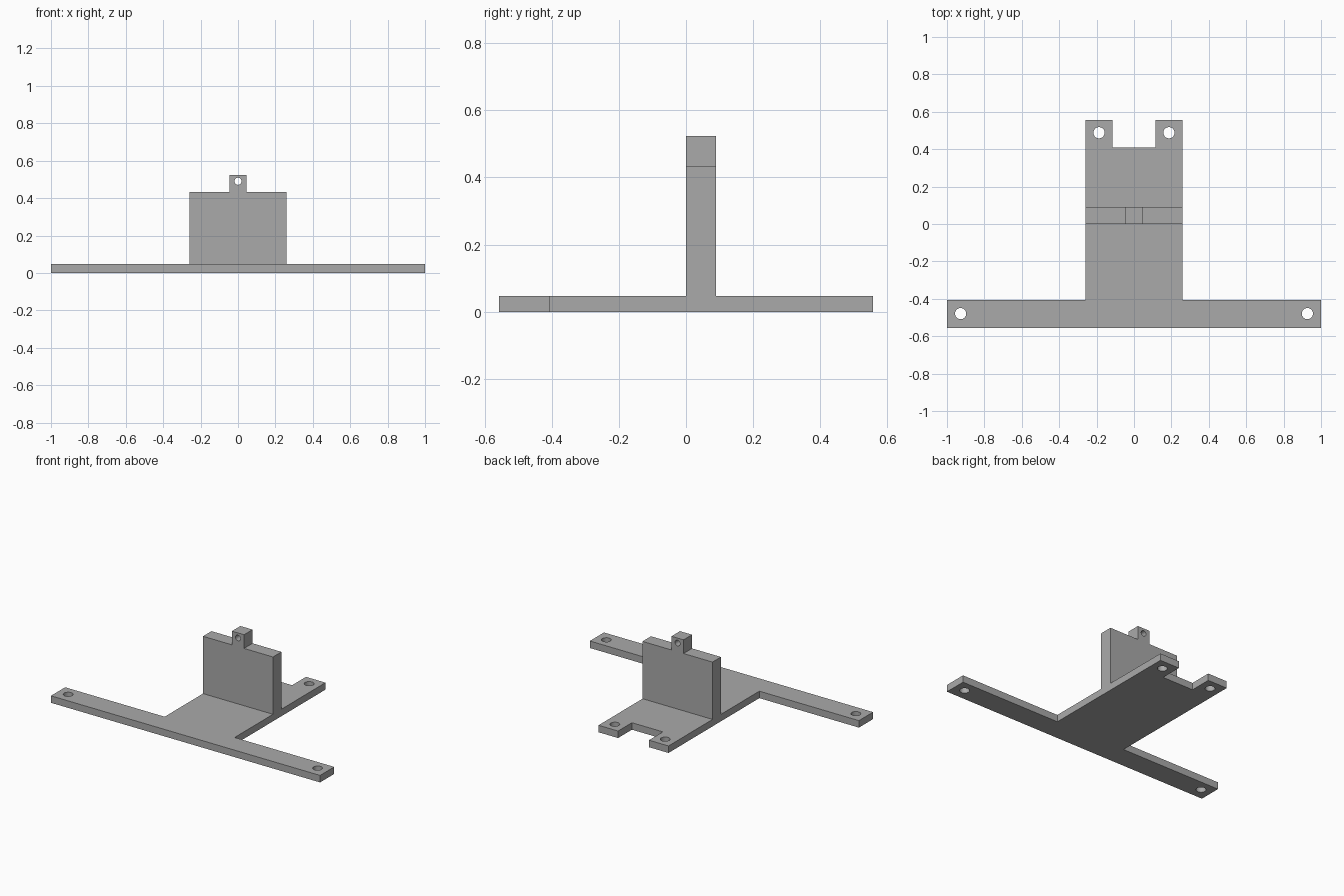
import bpy
import bmesh
from math import radians
from mathutils import Matrix, Vector

cube = bpy.data.objects.get("Cube")
if cube:
    bpy.data.objects.remove(cube, do_unlink=True)

grey = bpy.data.materials.new("plain grey")
grey.use_nodes = True
colour = (0.4, 0.4, 0.4, 1)
grey.diffuse_color = colour
grey.node_tree.nodes["Principled BSDF"].inputs["Base Color"].default_value = colour


def new_object(name, bm):
    bmesh.ops.recalc_face_normals(bm, faces=bm.faces[:])
    mesh = bpy.data.meshes.new(name)
    bm.to_mesh(mesh)
    bm.free()
    mesh.materials.append(grey)
    obj = bpy.data.objects.new(name, mesh)
    bpy.context.collection.objects.link(obj)
    return obj


def plate(name, half_profile, to_3d, extrusion):
    """Mirror a half outline about x = 0 and extrude it into a plate."""
    outline = half_profile + [(-x, v) for x, v in reversed(half_profile)]
    bm = bmesh.new()
    face = bm.faces.new([bm.verts.new(to_3d(x, v)) for x, v in outline])
    result = bmesh.ops.extrude_face_region(bm, geom=[face], use_keep_orig=True)
    moved = [g for g in result["geom"] if isinstance(g, bmesh.types.BMVert)]
    bmesh.ops.translate(bm, verts=moved, vec=Vector(extrusion))
    return new_object(name, bm)


def drill(obj, centres, radius, rotation):
    """Cut round through holes, then remove the cutter."""
    bm = bmesh.new()
    for centre in centres:
        bmesh.ops.create_cone(bm, cap_ends=True, segments=32, radius1=radius,
                              radius2=radius, depth=0.4,
                              matrix=Matrix.Translation(centre) @ rotation)
    cutter = new_object("hole_cutter", bm)
    cutter.hide_render = True
    mod = obj.modifiers.new("holes", "BOOLEAN")
    mod.operation = "DIFFERENCE"
    mod.solver = "EXACT"
    mod.object = cutter
    bpy.context.view_layer.objects.active = obj
    bpy.ops.object.modifier_apply(modifier=mod.name)
    bpy.data.objects.remove(cutter, do_unlink=True)


thickness = 0.047
half_width = 0.26
end = 0.557

# Flat base: wide front bar, central stem and two rear prongs
base = plate("base_plate",
             [(1, -end), (1, -0.407), (half_width, -0.407), (half_width, end),
              (0.115, end), (0.115, 0.41)],
             lambda x, y: (x, y, 0), (0, 0, thickness))
screw_holes = [(side * x, y, 0) for side in (-1, 1)
               for x, y in ((0.927, -0.479), (0.187, 0.488))]
drill(base, screw_holes, 0.03, Matrix.Identity(4))

# Upright wall with a small drilled tab on top
upright = plate("upright_wall",
                [(half_width, thickness), (half_width, 0.432),
                 (0.045, 0.432), (0.045, 0.524)],
                lambda x, z: (x, 0, z), (0, 0.09, 0))
drill(upright, [(0, 0.045, 0.49)], 0.019, Matrix.Rotation(radians(90), 4, "X"))
